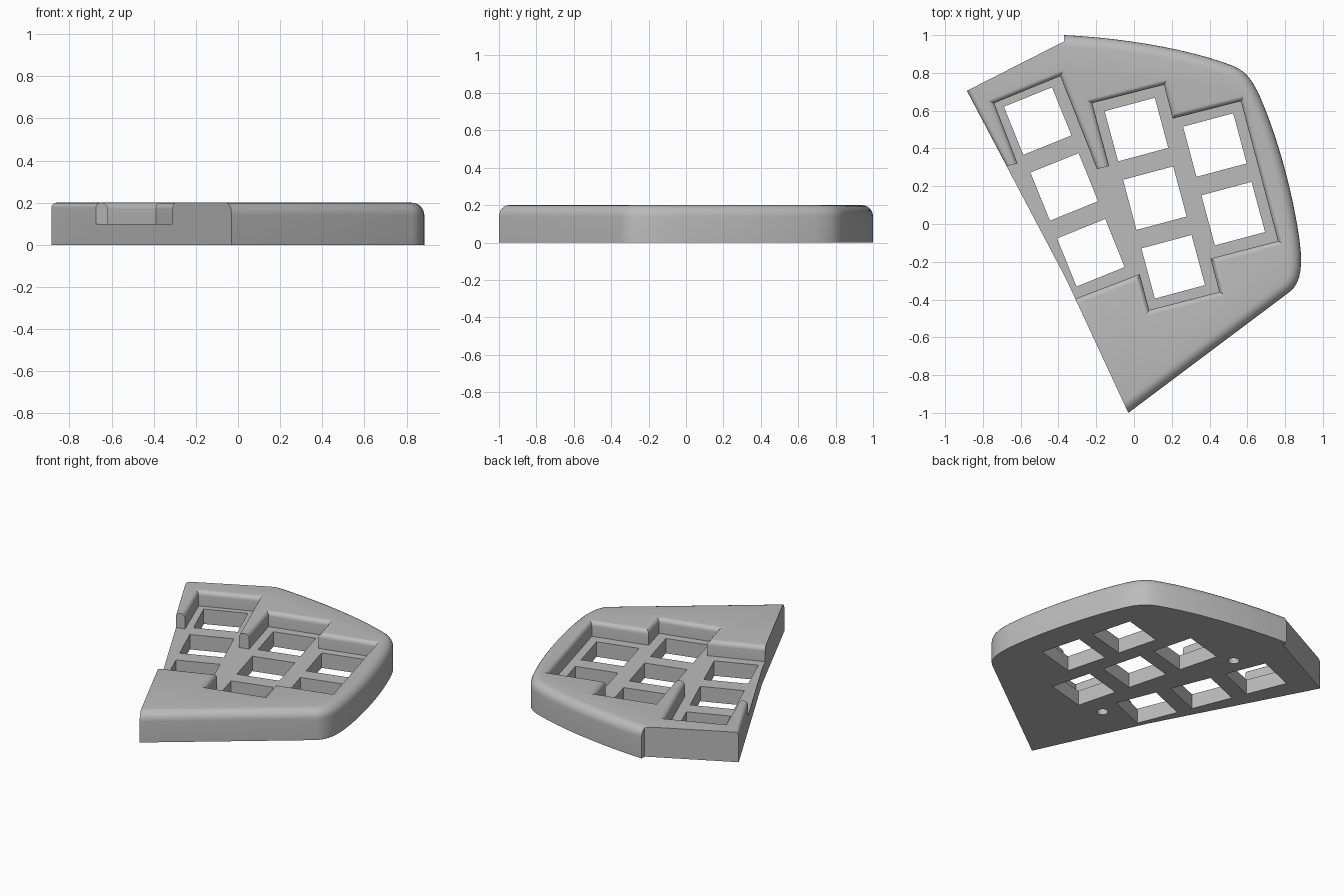
import bpy, bmesh, math
from mathutils import Vector, Matrix
from mathutils.geometry import interpolate_bezier, intersect_point_line

if "Cube" in bpy.data.objects:
    bpy.data.objects.remove(bpy.data.objects["Cube"], do_unlink=True)

HEIGHT, FLOOR = 0.2, 0.1


def prism(bm, points, z0, z1):
    """Add a closed prism over a flat polygon."""
    face = bm.faces.new([bm.verts.new((p[0], p[1], z0)) for p in points])
    out = bmesh.ops.extrude_face_region(bm, geom=[face], use_keep_orig=True)
    verts = [g for g in out["geom"] if isinstance(g, bmesh.types.BMVert)]
    bmesh.ops.translate(bm, verts=verts, vec=(0, 0, z1 - z0))
    bmesh.ops.recalc_face_normals(bm, faces=bm.faces[:])


def make_object(name, prisms):
    bm = bmesh.new()
    for points, z0, z1 in prisms:
        prism(bm, points, z0, z1)
    mesh = bpy.data.meshes.new(name)
    bm.to_mesh(mesh)
    bm.free()
    ob = bpy.data.objects.new(name, mesh)
    bpy.context.collection.objects.link(ob)
    return ob


def cut(ob, name, prisms):
    """Subtract prisms and keep the result as plain mesh."""
    cutter = make_object(name, prisms)
    cutter.hide_render = True
    mod = ob.modifiers.new(name, "BOOLEAN")
    mod.operation, mod.solver, mod.object = "DIFFERENCE", "EXACT", cutter
    deps = bpy.context.evaluated_depsgraph_get()
    mesh = bpy.data.meshes.new_from_object(ob.evaluated_get(deps))
    ob.modifiers.clear()
    ob.data = mesh
    bpy.data.objects.remove(cutter, do_unlink=True)


def round_top(ob, path, radius):
    """Round the top edges that lie along a path."""
    def near(v, a, b):
        p = Vector((v.co.x, v.co.y, 0))
        q, t = intersect_point_line(p, a, b)
        return (p - q).length < 0.001 and -0.001 < t < 1.001

    pts = [Vector((p[0], p[1], 0)) for p in path]
    bm = bmesh.new()
    bm.from_mesh(ob.data)
    edges = [e for e in bm.edges
             if all(v.co.z > HEIGHT - 0.001 for v in e.verts)
             and any(all(near(v, a, b) for v in e.verts)
                     for a, b in zip(pts, pts[1:]))]
    bmesh.ops.bevel(bm, geom=edges, offset=radius, offset_type="OFFSET",
                    segments=6, profile=0.5, affect="EDGES", clamp_overlap=False)
    bm.to_mesh(ob.data)
    bm.free()


def ring(x, y, radius, sides, turn):
    return [(x + radius * math.cos(turn + math.tau * i / sides),
             y + radius * math.sin(turn + math.tau * i / sides)) for i in range(sides)]


# Curved outer edge, from the back round to the front tip
beziers = [
    ((-0.37, 1.0), (-0.05, 0.985), (0.3, 0.925), (0.53, 0.835), 12),
    ((0.53, 0.835), (0.6, 0.805), (0.63, 0.75), (0.66, 0.69), 7),
    ((0.66, 0.69), (0.79, 0.40), (0.87, 0.02), (0.883, -0.15), 14),
    ((0.883, -0.15), (0.888, -0.24), (0.88, -0.31), (0.83, -0.355), 8),
]
outer = [(-0.6, 1.01)]
for a, b, c, d, n in beziers:
    pts = interpolate_bezier(*[Vector((*p, 0)) for p in (a, b, c, d)], n)
    outer += [(p.x, p.y) for p in pts[:-1]]
outer += [(0.83, -0.355), (-0.03, -1.0)]

# Straight inner edge; the back left is trimmed later
inner = [(-0.36, -0.29), (-0.998, 0.92)]
body = make_object("key_case", [(outer + inner + [(-0.6, 0.9)], 0, HEIGHT)])

# Stepped recess around the three key columns
wall_a = [(-0.617, 0.32), (-0.74, 0.64), (-0.39, 0.783), (-0.196, 0.291)]
wall_b = [(-0.132, 0.307), (-0.221, 0.64), (0.159, 0.737), (0.205, 0.558),
          (0.566, 0.65), (0.762, -0.09), (0.405, -0.183), (0.452, -0.36),
          (0.08, -0.455), (0.03, -0.265), (-0.5, -0.468)]
recess = wall_a + wall_b + [(-0.9, -0.468), (-0.9, 0.25)]
cut(body, "recess_cutter", [(recess, FLOOR, HEIGHT + 0.1)])

# Rounded rims
round_top(body, outer, 0.06)
round_top(body, inner, 0.024)
round_top(body, wall_a, 0.031)
round_top(body, wall_b, 0.031)

# Flat back left face with its small step
trim = [(-1.2, 0.545), (-0.37, 0.967), (-0.37, 1.2), (-1.2, 1.2)]
cut(body, "back_trim_cutter", [(trim, -0.1, HEIGHT + 0.1)])

# Square key openings: column start, tilt, count
PITCH, SIDE = 0.376, 0.275
openings = []
for x, y, tilt, count in [(-0.51, 0.545, 22, 3), (0.013, 0.50, 15, 3), (0.428, 0.418, 15, 2)]:
    turn = math.radians(tilt)
    for i in range(count):
        cx = x + i * PITCH * math.sin(turn)
        cy = y - i * PITCH * math.cos(turn)
        square = ring(cx, cy, SIDE / math.sqrt(2), 4, turn + math.pi / 4)
        openings.append((square, -0.1, HEIGHT + 0.1))
cut(body, "key_opening_cutter", openings)

# Blind screw holes underneath
cut(body, "screw_hole_cutter",
    [(ring(x, y, 0.034, 24, 0), -0.1, 0.1)
     for x, y in [(-0.267, 0.624), (-0.055, -0.364)]])

# Single grey finish
grey = bpy.data.materials.new("plain_grey")
grey.use_nodes = True
colour = (0.5, 0.5, 0.5, 1)
grey.diffuse_color = colour
grey.node_tree.nodes["Principled BSDF"].inputs["Base Color"].default_value = colour
body.data.materials.clear()
body.data.materials.append(grey)
for poly in body.data.polygons:
    poly.material_index = 0

bpy.ops.object.select_all(action="DESELECT")
body.select_set(True)
bpy.context.view_layer.objects.active = body
bpy.ops.object.shade_smooth_by_angle(angle=math.radians(30))
body.data.name = "key_case"
